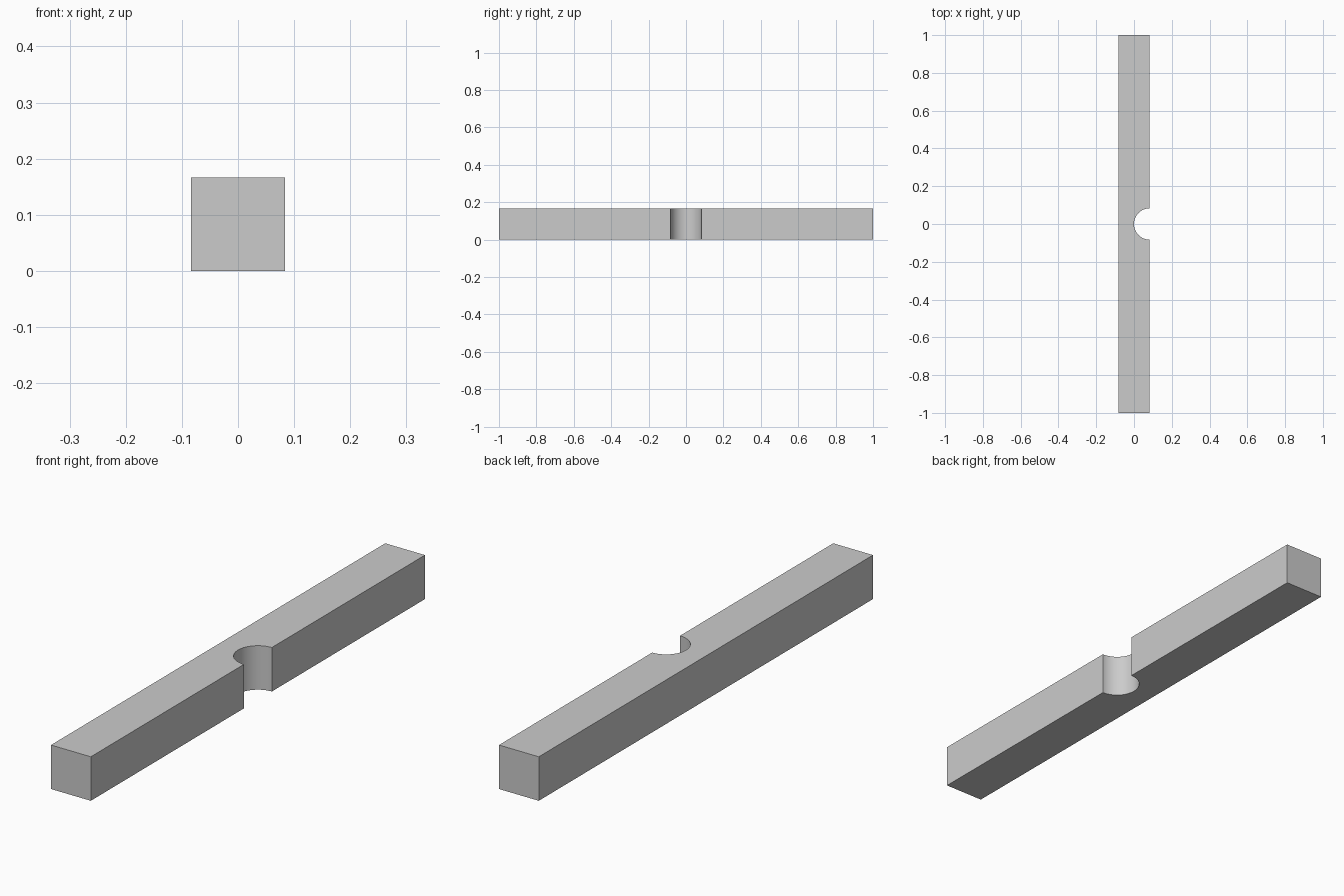
import bpy, bmesh
from math import sin, cos, pi

if "Cube" in bpy.data.objects:
    bpy.data.objects.remove(bpy.data.objects["Cube"])

HALF = 1 / 12      # half the bar width, also the notch radius
HEIGHT = 2 * HALF
SEGMENTS = 48      # steps around the half-round notch

# Plan outline, counter-clockwise: square bar with a half-round notch on +x
outline = [(HALF, 1), (-HALF, 1), (-HALF, -1), (HALF, -1)]
for i in range(SEGMENTS + 1):
    a = -pi / 2 - pi * i / SEGMENTS
    outline.append((HALF + HALF * cos(a), HALF * sin(a)))

# Extrude the outline upwards
bm = bmesh.new()
base = bm.faces.new([bm.verts.new((x, y, 0)) for x, y in outline])
top = bmesh.ops.extrude_face_region(bm, geom=[base], use_keep_orig=True)
bmesh.ops.translate(bm, vec=(0, 0, HEIGHT),
                    verts=[v for v in top["geom"] if isinstance(v, bmesh.types.BMVert)])
bmesh.ops.recalc_face_normals(bm, faces=bm.faces)

mesh = bpy.data.meshes.new("notched_bar")
bm.to_mesh(mesh)
bm.free()
bar = bpy.data.objects.new("notched_bar", mesh)
bpy.context.collection.objects.link(bar)

# Smooth notch wall, sharp edges elsewhere
bpy.context.view_layer.objects.active = bar
bar.select_set(True)
bpy.ops.object.shade_smooth_by_angle(angle=pi / 6)
